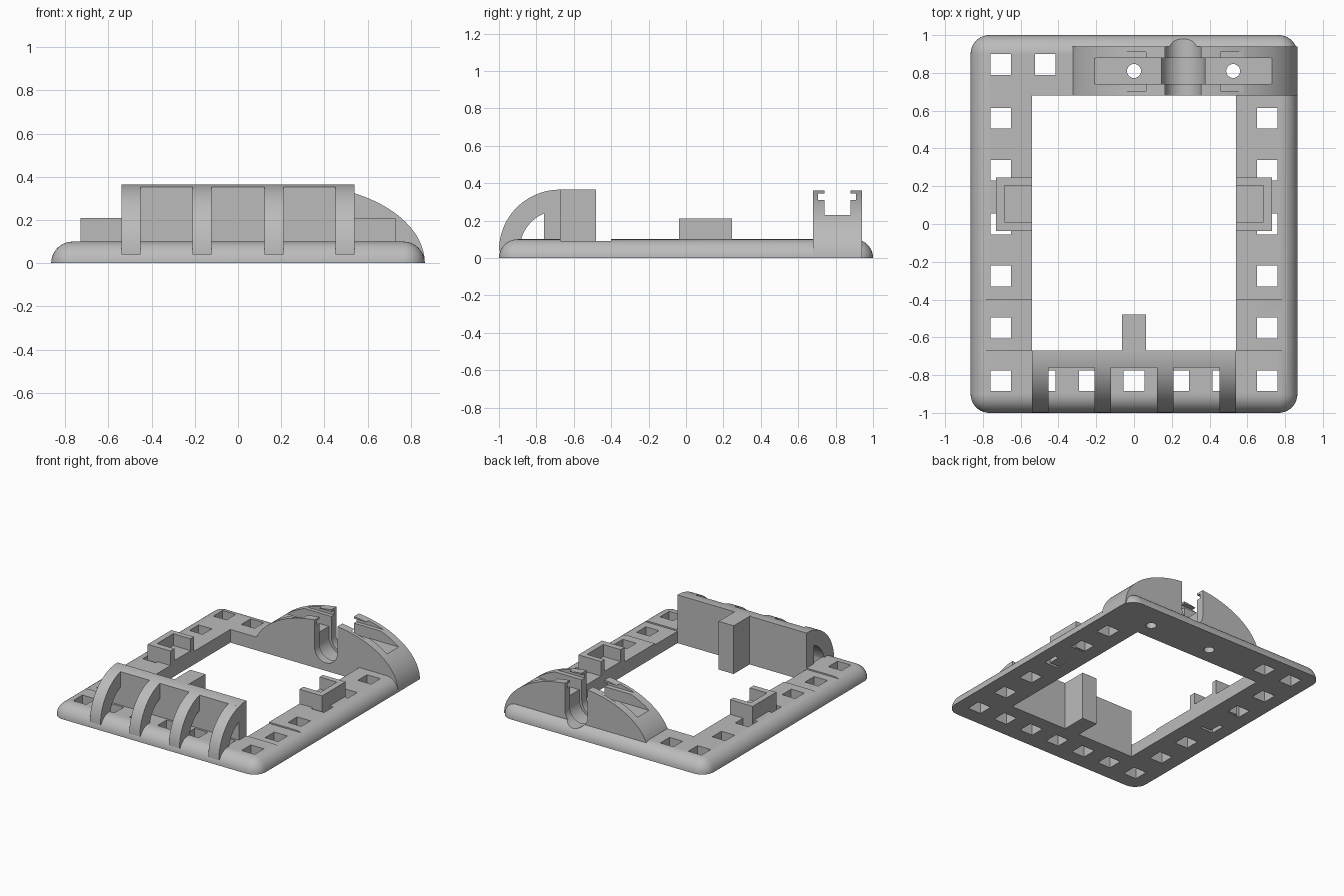
import bpy, bmesh
from math import sin, cos, pi, radians, acos
from mathutils import Vector

cube = bpy.data.objects.get("Cube")
if cube:
    bpy.data.objects.remove(cube, do_unlink=True)

grey = bpy.data.materials.new("plain grey")
grey.use_nodes = True
grey.diffuse_color = (0.5, 0.5, 0.5, 1)
grey.node_tree.nodes["Principled BSDF"].inputs["Base Color"].default_value = (0.5, 0.5, 0.5, 1)


def make(name, bm):
    bmesh.ops.recalc_face_normals(bm, faces=bm.faces)
    mesh = bpy.data.meshes.new(name)
    bm.to_mesh(mesh)
    bm.free()
    mesh.materials.append(grey)
    ob = bpy.data.objects.new(name, mesh)
    bpy.context.collection.objects.link(ob)
    return ob


def prism(name, pts, axis, a, b):
    """Extrude a 2D outline along one axis from a to b."""
    place = {"X": lambda p: (a, p[0], p[1]),
             "Y": lambda p: (p[0], a, p[1]),
             "Z": lambda p: (p[0], p[1], a)}[axis]
    step = Vector([(b - a) * (axis == k) for k in "XYZ"])
    bm = bmesh.new()
    face = bm.faces.new([bm.verts.new(place(p)) for p in pts])
    new = bmesh.ops.extrude_face_region(bm, geom=[face])["geom"]
    bmesh.ops.translate(bm, vec=step, verts=[v for v in new if isinstance(v, bmesh.types.BMVert)])
    return make(name, bm)


def box(name, x0, x1, y0, y1, z0, z1):
    return prism(name, [(x0, y0), (x1, y0), (x1, y1), (x0, y1)], "Z", z0, z1)


def arc(cx, cy, rx, ry, start, end, n=24):
    angles = [radians(start + (end - start) * i / n) for i in range(n + 1)]
    return [(cx + rx * cos(t), cy + ry * sin(t)) for t in angles]


def cut(targets, cutter):
    for ob in targets:
        bpy.context.view_layer.objects.active = ob
        mod = ob.modifiers.new("cut", "BOOLEAN")
        mod.operation = "DIFFERENCE"
        mod.solver = "EXACT"
        mod.object = cutter
        bpy.ops.object.modifier_apply(modifier=mod.name)
    bpy.data.objects.remove(cutter, do_unlink=True)


# Base frame: rounded slab, lower half sliced off
bm = bmesh.new()
bmesh.ops.create_cube(bm, size=1)
bmesh.ops.scale(bm, vec=(1.73, 2, 0.2), verts=bm.verts)
bmesh.ops.bevel(bm, geom=bm.edges[:], offset=0.0995, segments=10, profile=0.5, affect="EDGES")
bmesh.ops.bisect_plane(bm, geom=bm.verts[:] + bm.edges[:] + bm.faces[:], dist=1e-5,
                       plane_co=(0, 0, 0), plane_no=(0, 0, 1), clear_inner=True)
bmesh.ops.holes_fill(bm, edges=[e for e in bm.edges if e.is_boundary])
frame = make("base_frame", bm)
cut([frame], box("opening", -0.54, 0.54, -0.67, 0.68, -0.1, 0.3))
cut([frame], box("shallow_step", -1, 1, -0.67, -0.4, 0.09, 0.3))

# Square holes around the frame
rows = [-0.55, -0.275, 0, 0.285, 0.56]
spots = [(s * 0.705, y) for s in (-1, 1) for y in rows]
spots += [(i * 0.235, -0.83) for i in range(-3, 4)]
spots += [(-0.705, 0.845), (-0.47, 0.845)]
for x, y in spots:
    cut([frame], box("square_hole", x - 0.055, x + 0.055, y - 0.055, y + 0.055, -0.1, 0.3))

# Front wall with a curved top, its post, and four arched ribs
cy, cz, r_out, r_in = -0.675, 0.04, 0.325, 0.215
wall_angle = 180 - acos(0.085 / r_out) * 180 / pi
wall = arc(cy, cz, r_out, r_out, wall_angle, 90, 6)
prism("front_wall", wall + [(-0.67, cz + r_out), (-0.67, 0.001), (-0.76, 0.001)], "X", -0.54, 0.54)
box("wall_post", -0.063, 0.063, -0.68, -0.48, 0, 0.365)
rib = arc(cy, cz, r_out, r_out, 90, 180) + arc(cy, cz, r_in, r_in, 180, 90)
ribs = [prism("front_rib", rib, "X", x - 0.044, x + 0.044) for x in (-0.496, -0.166, 0.166, 0.496)]

# Side clips: blocks with a pocket open to the inside
for s, side in ((-1, "right"), (1, "left")):
    clip = box(side + "_clip", *sorted((s * 0.73, s * 0.54)), -0.037, 0.245, 0.001, 0.21)
    cut([clip], box("pocket", *sorted((s * 0.685, s * 0.5)), 0.01, 0.205, 0.12, 0.3))

# Rear bracket: half ellipse with grooves
bx = 0.26
bracket = prism("rear_bracket", arc(bx, 0, 0.605, 0.365, 0, 180, 56), "Y", 0.68, 0.94)
cut([bracket], box("long_groove", -0.6, 1, 0.74, 0.88, 0.23, 0.5))
cut([bracket], box("side_slot", -0.6, 1, 0.705, 0.91, 0.31, 0.345))


def u_shape(r, top):
    return arc(bx, 0.155, r, r, 180, 360) + [(bx + r, top), (bx - r, top)]


# U-shaped channel with a wider middle, and two pin holes
cut([bracket, frame], prism("channel", u_shape(0.095, 0.5), "Y", 0.6, 1.1))
cut([bracket, frame], prism("channel_neck", u_shape(0.115, 0.29), "Y", 0.74, 0.88))
for x in (0, 0.525):
    cut([bracket, frame], prism("pin_hole", arc(x, 0.81, 0.037, 0.037, 0, 345, 23), "Z", -0.1, 0.5))

# Smooth the curved parts, keep edges sharp
bpy.ops.object.select_all(action="DESELECT")
for ob in [frame, bracket, bpy.data.objects["front_wall"]] + ribs:
    ob.select_set(True)
    bpy.context.view_layer.objects.active = ob
bpy.ops.object.shade_smooth_by_angle(angle=radians(30))
